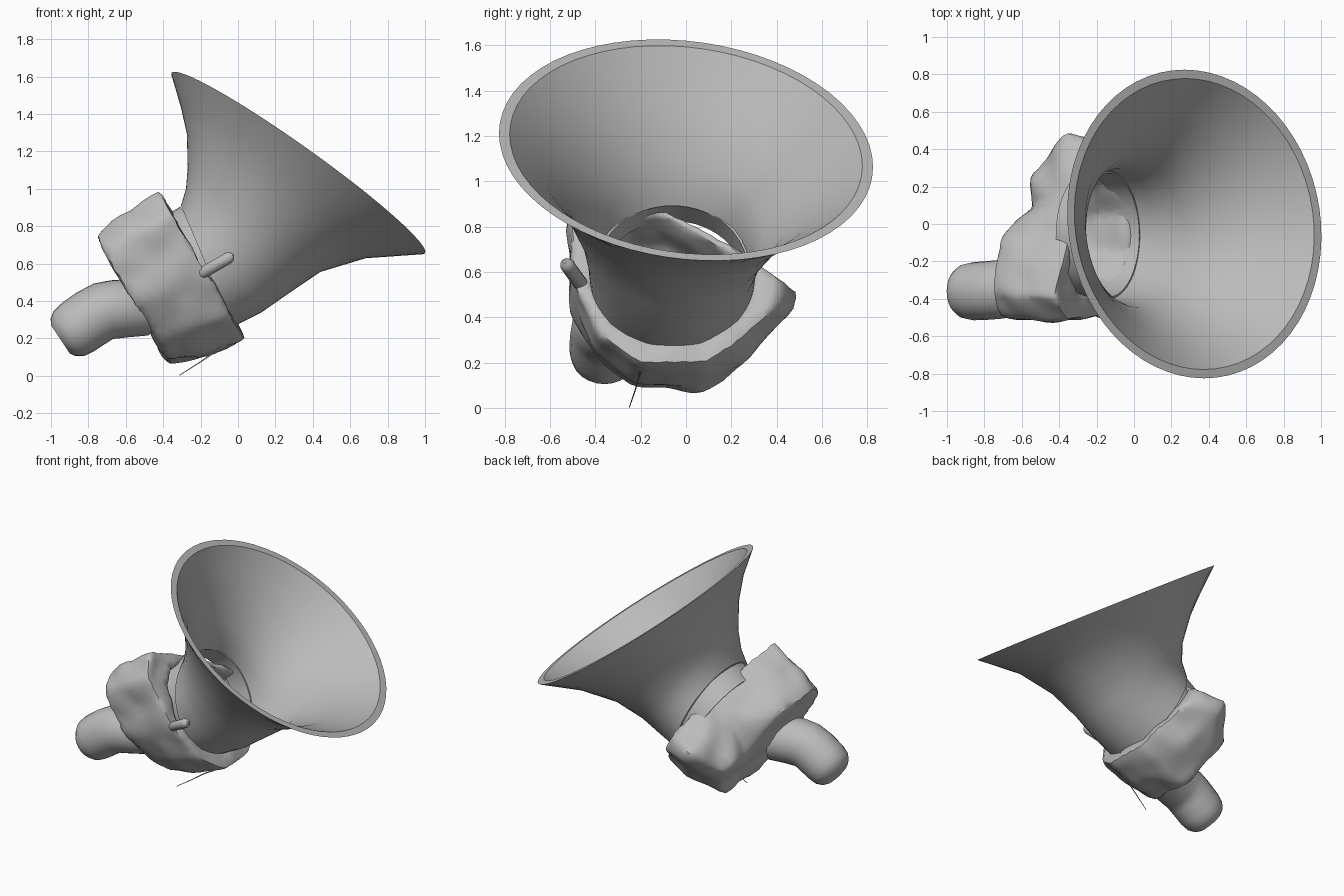
import bpy, bmesh, math
from mathutils import Vector, noise

old = bpy.data.objects.get("Cube")
if old:
    bpy.data.objects.remove(old)

grey = bpy.data.materials.new("plain grey")
grey.use_nodes = True
grey.diffuse_color = (0.5, 0.5, 0.5, 1)
grey.node_tree.nodes["Principled BSDF"].inputs["Base Color"].default_value = (0.5, 0.5, 0.5, 1)

# Axis of the collar, its "up" direction and the centre of its front plane
AXIS = Vector((0.87, 0, 0.5))
UP = Vector((-0.5, 0, 0.87))
CENTRE = Vector((-0.2, 0, 0.595))


def smooth(obj, angle):
    bpy.ops.object.select_all(action='DESELECT')
    obj.select_set(True)
    bpy.context.view_layer.objects.active = obj
    bpy.ops.object.shade_smooth_by_angle(angle=math.radians(angle))


def loft(name, rings, cap_start=False, cap_end=False, closed=False, rough=0, angle=40):
    """Skin a list of equal-length rings of points."""
    bm = bmesh.new()
    loops = [[bm.verts.new(p) for p in ring] for ring in rings]
    pairs = list(zip(loops, loops[1:]))
    if closed:
        pairs.append((loops[-1], loops[0]))
    for a, b in pairs:
        for i in range(len(a)):
            j = (i + 1) % len(a)
            bm.faces.new((a[i], a[j], b[j], b[i]))
    if cap_start:
        bm.faces.new(loops[0][::-1])
    if cap_end:
        bm.faces.new(loops[-1])
    if rough:
        # Soften the corners, then make the surface lumpy
        sharp = [e for e in bm.edges if len(e.link_faces) == 2 and e.calc_face_angle(0) > 0.5]
        bmesh.ops.bevel(bm, geom=sharp, offset=0.02, segments=2, profile=0.5, affect='EDGES')
        bmesh.ops.triangulate(bm, faces=bm.faces)
        for limit in (0.25, 0.12, 0.06):
            edges = [e for e in bm.edges if e.calc_length() > limit]
            bmesh.ops.subdivide_edges(bm, edges=edges, cuts=1)
            bmesh.ops.triangulate(bm, faces=bm.faces)
        for _ in range(2):
            bmesh.ops.smooth_vert(bm, verts=bm.verts, factor=0.4,
                                  use_axis_x=True, use_axis_y=True, use_axis_z=True)
        bm.normal_update()
        shifts = [(v, v.normal * rough * noise.noise(v.co * 7)) for v in bm.verts]
        for v, shift in shifts:
            v.co += shift
    bmesh.ops.recalc_face_normals(bm, faces=bm.faces)
    mesh = bpy.data.meshes.new(name)
    bm.to_mesh(mesh)
    bm.free()
    obj = bpy.data.objects.new(name, mesh)
    bpy.context.collection.objects.link(obj)
    mesh.materials.append(grey)
    smooth(obj, angle)
    return obj


def tube(name, points, radii, sides=6):
    """Round tube along a path, with a radius at each point."""
    curve = bpy.data.curves.new(name, 'CURVE')
    curve.dimensions = '3D'
    curve.bevel_depth = 1
    curve.bevel_resolution = sides
    curve.use_fill_caps = True
    spline = curve.splines.new('POLY')
    spline.points.add(len(points) - 1)
    for target, p, r in zip(spline.points, points, radii):
        target.co = (*p, 1)
        target.radius = r
    obj = bpy.data.objects.new(name, curve)
    bpy.context.collection.objects.link(obj)
    curve.materials.append(grey)
    bpy.ops.object.select_all(action='DESELECT')
    obj.select_set(True)
    bpy.context.view_layer.objects.active = obj
    bpy.ops.object.convert(target='MESH')
    smooth(bpy.context.object, 40)


# Flared horn: upper point, lower point, y centre, half width, sideways tilt
def horn_ring(top, low, yc, half, tilt, shrink=0.0, n=64):
    top, low = Vector((top[0], yc, top[1])), Vector((low[0], yc, low[1]))
    mid, arm = (top + low) / 2, (top - low) / 2
    arm *= 1 - shrink / arm.length
    normal = Vector((arm.z, 0, -arm.x)).normalized()
    side = (Vector((0, 1, 0)) - normal * tilt) * (half - shrink)
    return [mid + arm * math.cos(a) + side * math.sin(a)
            for a in (2 * math.pi * i / n for i in range(n))]


stations = [
    ((-0.305, 0.91), (-0.03, 0.26), -0.06, 0.365, 0.0),
    ((-0.278, 1.0), (0.12, 0.335), -0.06, 0.375, 0.03),
    ((-0.268, 1.12), (0.27, 0.44), -0.05, 0.415, 0.06),
    ((-0.272, 1.3), (0.44, 0.555), -0.03, 0.52, 0.09),
    ((-0.305, 1.45), (0.69, 0.632), -0.01, 0.65, 0.11),
    ((-0.355, 1.62), (1.0, 0.655), 0.0, 0.825, 0.11),
]
outer = [horn_ring(*s) for s in stations]
inner = [horn_ring(*s, shrink=0.02) for s in stations[:-1]]
lip = horn_ring(*stations[-1], shrink=0.047)
loft("horn", outer + [lip] + inner[::-1], closed=True, angle=35)


# Lumpy collar cupping the neck: outlines in (y, z) from its front to its back
def collar_ring(outline, depth):
    base = CENTRE + AXIS * depth
    return [base + UP * ((z - base.z) / 0.87) + Vector((0, y, 0)) for y, z in outline]


front = collar_ring([(-.39, 1.01), (-.52, .88), (-.5, .55), (-.38, .32), (-.2, .2), (.1, .2),
                     (.3, .35), (.39, .44), (.42, .57), (.34, .63), (.14, .75), (-.1, .88)], 0.01)
middle = collar_ring([(-.38, .9), (-.53, .78), (-.5, .47), (-.4, .25), (-.22, .13), (.08, .115),
                      (.27, .23), (.48, .43), (.5, .52), (.34, .56), (.13, .64), (-.1, .8)], -0.18)
back = collar_ring([(-.36, .76), (-.5, .67), (-.5, .4), (-.4, .2), (-.22, .08), (.05, .06),
                    (.18, .12), (.28, .25), (.3, .34), (.25, .39), (.1, .38), (-.05, .68)], -0.41)
hub = CENTRE + Vector((0, -0.06, 0))
mouth = [hub + (p - hub).normalized() * min((p - hub).length - 0.035, 0.36) for p in front]
pocket = [hub + (p - hub) * 0.85 - AXIS * 0.28 for p in mouth]
loft("collar", [back, middle, front, mouth, pocket], cap_start=True, cap_end=True, rough=0.02, angle=50)

# Short inner sleeve bridging the collar and the horn
sleeve = []
for depth, radius in ((-0.07, 0.335), (0.06, 0.342), (0.06, 0.332), (-0.07, 0.325)):
    middle_point = hub + AXIS * depth - UP * 0.02
    sleeve.append([middle_point + UP * radius * math.cos(a) + Vector((0, radius * math.sin(a), 0))
                   for a in (2 * math.pi * i / 40 for i in range(40))])
loft("neck_sleeve", sleeve, closed=True)

# Bent pipe at the back with a rounded, flat-tipped end
tube("back_pipe",
     [(-.95, -.36, .195), (-.935, -.36, .205), (-.905, -.36, .225), (-.86, -.36, .257), (-.78, -.355, .312),
      (-.72, -.35, .345), (-.66, -.34, .355), (-.6, -.325, .36), (-.49, -.29, .365)],
     [.09, .12, .145, .155, .157, .157, .157, .155, .15], sides=10)

# Small round-ended peg on the front side
start, end = Vector((-.215, -.455, .535)), Vector((-.025, -.535, .645))
steps = (0, .05, .14, .86, .95, 1)
tube("side_peg", [start.lerp(end, t) for t in steps], [.008, .024, .032, .032, .024, .008])

# Thin loose wire under the collar
tube("loose_wire", [(-.312, -.25, .003), (-.2, -.225, .075), (-.12, -.21, .13), (-.05, -.2, .17)],
     [.002, .003, .004, .006], sides=2)
